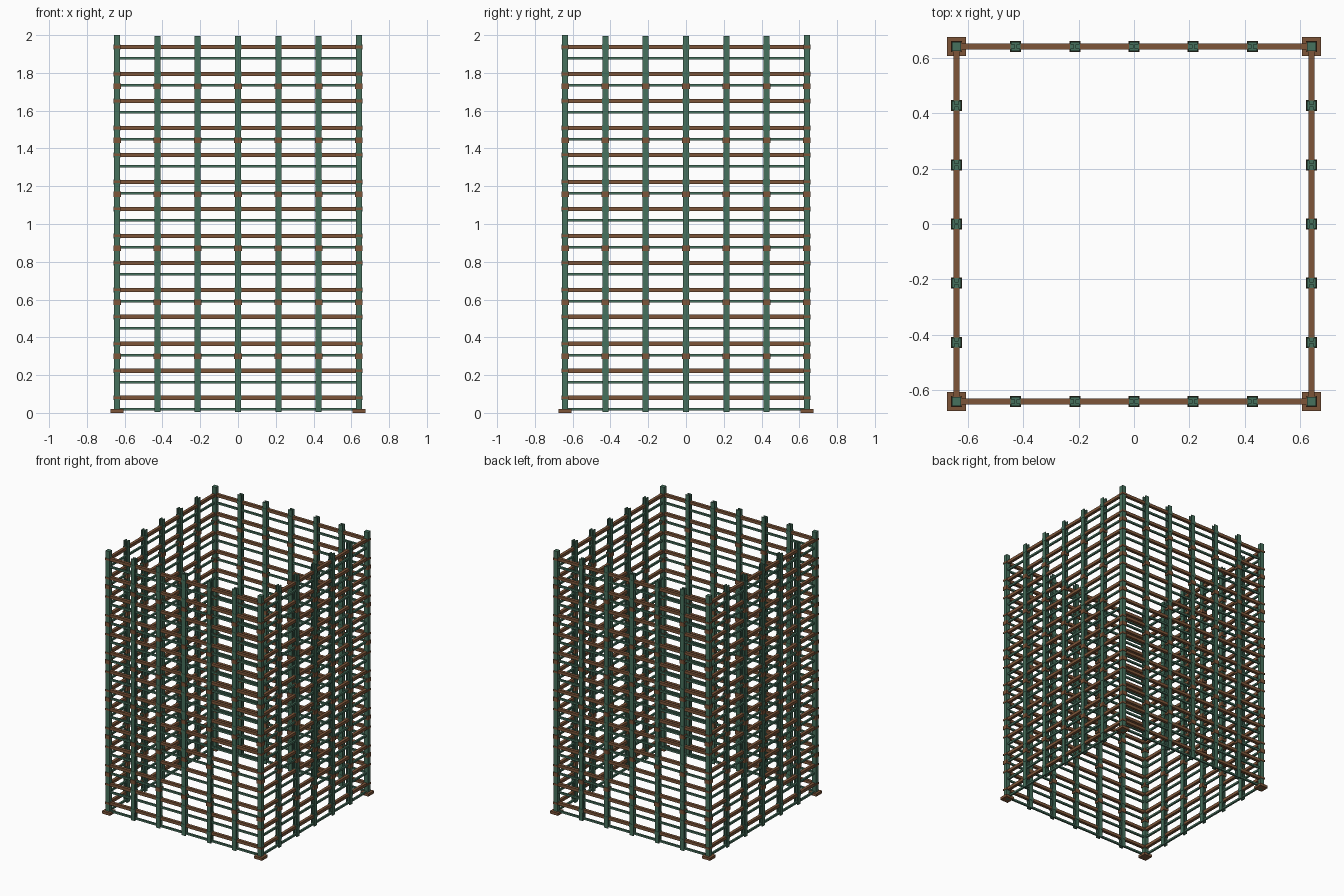
import bpy, bmesh
from mathutils import Matrix, Vector

if "Cube" in bpy.data.objects:
    bpy.data.objects.remove(bpy.data.objects["Cube"])

def material(name, c):
    m = bpy.data.materials.new(name)
    m.diffuse_color = (*c, 1)
    m.use_nodes = True
    m.node_tree.nodes["Principled BSDF"].inputs["Base Color"].default_value = m.diffuse_color
    return m

GREEN = material("green paint", (0.062, 0.165, 0.110))
BROWN = material("rust brown", (0.205, 0.090, 0.040))

R = 0.64                      # wall distance from centre
STEP = 1 / 7                  # level spacing
PITCH = R / 3                 # post spacing
LEVELS = range(14)

def build(name, mat, boxes):
    """One object from a list of (centre, size, quarter turn) boxes."""
    bm = bmesh.new()
    for c, s, q in boxes:
        turn = Matrix.Rotation(q * 1.5707963267948966, 4, 'Z')
        bmesh.ops.create_cube(bm, size=1, matrix=turn @ Matrix.Translation(Vector(c))
                              @ Matrix.Diagonal((*s, 1)))
    me = bpy.data.meshes.new(name)
    bm.to_mesh(me)
    bm.free()
    me.materials.append(mat)
    ob = bpy.data.objects.new(name, me)
    bpy.context.collection.objects.link(ob)

for q, side in enumerate(("front", "right", "back", "left")):
    xs = [i * PITCH for i in range(-2, 3)]

    # corner post, foot plate
    build(side + "_corner_post", GREEN, [((R, -R, 1.0), (0.032, 0.032, 2.0), q)])
    build(side + "_foot_plate", BROWN, [((R, -R, 0.01), (0.068, 0.068, 0.02), q)])

    # intermediate H-section posts
    posts = []
    for x in xs:
        for d in (-0.012, 0.012):
            posts.append(((x, -R + d, 1.0), (0.032, 0.008, 1.99), q))
        posts.append(((x, -R, 1.0), (0.008, 0.018, 1.99), q))
    build(side + "_posts", GREEN, posts)

    # horizontal rails between the corners
    build(side + "_thin_rails", GREEN,
          [((0, -R, 0.02 + k * STEP), (2 * R, 0.014, 0.014), q) for k in LEVELS])
    build(side + "_thick_rails", BROWN,
          [((0, -R, 0.08 + k * STEP), (2 * R, 0.022, 0.022), q) for k in LEVELS])

    # square clamps every second level
    build(side + "_clamps", BROWN,
          [((x, -R, 0.30 + k * 2 * STEP), (0.040, 0.040, 0.030), q)
           for x in xs + [R] for k in range(6)])

    # small collars where thick rails meet the posts
    build(side + "_corner_collars", BROWN,
          [((R, -R, 0.08 + k * STEP), (0.038, 0.038, 0.014), q) for k in LEVELS])
    build(side + "_post_collars", GREEN,
          [((x, -R, 0.08 + k * STEP), (0.036, 0.036, 0.026), q) for x in xs for k in LEVELS])
